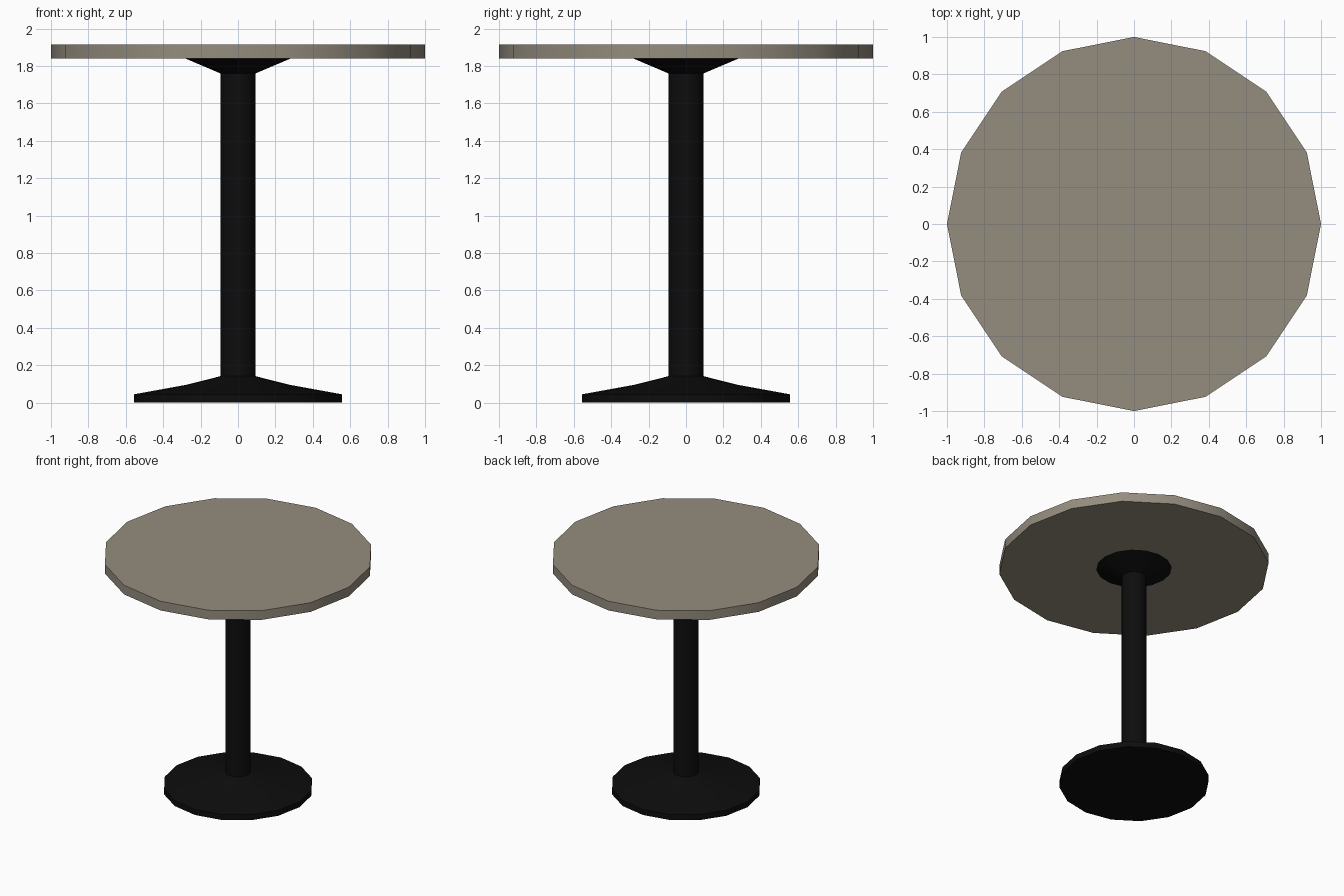
import bpy, math

if "Cube" in bpy.data.objects:
    bpy.data.objects.remove(bpy.data.objects["Cube"])

SIDES = 16


def material(name, color):
    mat = bpy.data.materials.new(name)
    mat.diffuse_color = color
    mat.use_nodes = True
    mat.node_tree.nodes["Principled BSDF"].inputs["Base Color"].default_value = mat.diffuse_color
    return mat


def lathe(name, profile, mat):
    """Revolve a (radius, height) profile around z, capping both ends."""
    verts, faces = [], []
    for r, z in profile:
        for i in range(SIDES):
            a = 2 * math.pi * i / SIDES
            verts.append((r * math.cos(a), r * math.sin(a), z))
    for k in range(len(profile) - 1):
        for i in range(SIDES):
            j = (i + 1) % SIDES
            lo, hi = k * SIDES, (k + 1) * SIDES
            faces.append((lo + i, lo + j, hi + j, hi + i))
    faces.append(tuple(reversed(range(SIDES))))
    faces.append(tuple(range(len(verts) - SIDES, len(verts))))
    mesh = bpy.data.meshes.new(name)
    mesh.from_pydata(verts, [], faces)
    mesh.materials.append(mat)
    obj = bpy.data.objects.new(name, mesh)
    bpy.context.collection.objects.link(obj)
    bpy.ops.object.select_all(action='DESELECT')
    obj.select_set(True)
    bpy.context.view_layer.objects.active = obj
    bpy.ops.object.shade_smooth_by_angle(angle=math.radians(30))
    return obj


stone = material("stone", (0.30, 0.265, 0.21, 1))
black = material("black_metal", (0.004, 0.004, 0.004, 1))

# Pedestal: sloping foot, column and flared support under the top
lathe("pedestal", [(0.555, 0), (0.555, 0.045), (0.28, 0.095), (0.093, 0.142),
                   (0.093, 1.76), (0.28, 1.84)], black)

# Round table top
lathe("table_top", [(1.0, 1.84), (1.0, 1.915)], stone)
